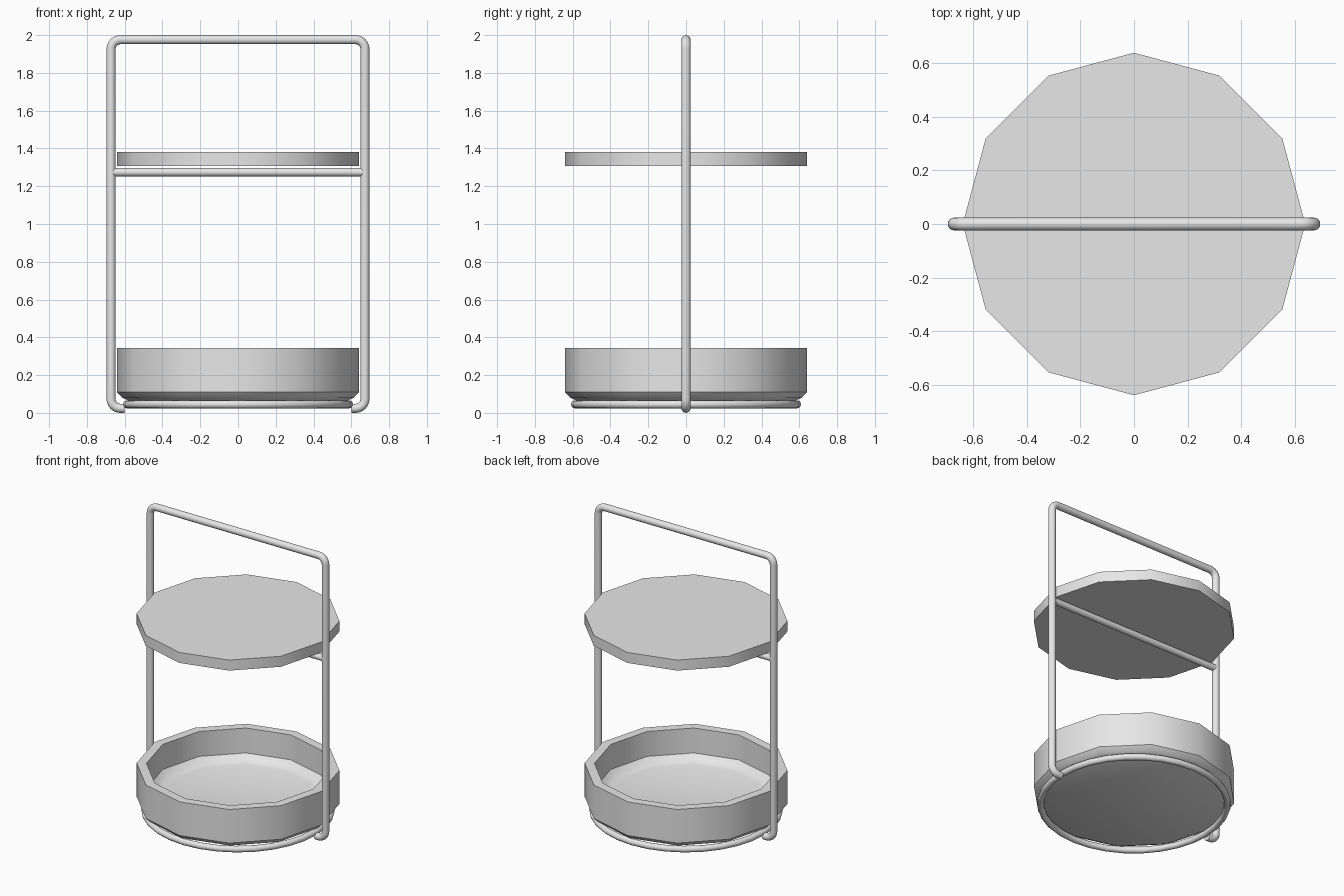
import bpy, bmesh, math

if "Cube" in bpy.data.objects:
    bpy.data.objects.remove(bpy.data.objects["Cube"])

grey = bpy.data.materials.new("light grey")
grey.diffuse_color = (0.8, 0.8, 0.8, 1)
grey.use_nodes = True
grey.node_tree.nodes["Principled BSDF"].inputs["Base Color"].default_value = grey.diffuse_color


def finish(bm, name, angle=40):
    bmesh.ops.recalc_face_normals(bm, faces=bm.faces)
    me = bpy.data.meshes.new(name)
    bm.to_mesh(me)
    bm.free()
    ob = bpy.data.objects.new(name, me)
    bpy.context.collection.objects.link(ob)
    me.materials.append(grey)
    bpy.ops.object.select_all(action='DESELECT')
    ob.select_set(True)
    bpy.context.view_layer.objects.active = ob
    bpy.ops.object.shade_smooth_by_angle(angle=math.radians(angle))
    return ob


def bridge(bm, a, b):
    n = len(a)
    for i in range(n):
        bm.faces.new((a[i], a[(i + 1) % n], b[(i + 1) % n], b[i]))


def lathe(name, profile, sides, closed=False):
    """Spin an (r, z) profile; ends are capped unless the profile is closed."""
    bm = bmesh.new()
    rings = [[bm.verts.new((r * math.cos(2 * math.pi * i / sides),
                            r * math.sin(2 * math.pi * i / sides), z))
              for i in range(sides)] for r, z in profile]
    for a, b in zip(rings, rings[1:]):
        bridge(bm, a, b)
    if closed:
        bridge(bm, rings[-1], rings[0])
    else:
        bm.faces.new(rings[0])
        bm.faces.new(rings[-1])
    return finish(bm, name)


def tube(name, path, radius, sides=16):
    """Sweep a round section along an (x, z) path at y = 0."""
    bm = bmesh.new()
    rings = []
    for i, (x, z) in enumerate(path):
        x0, z0 = path[max(i - 1, 0)]
        x1, z1 = path[min(i + 1, len(path) - 1)]
        d = math.hypot(x1 - x0, z1 - z0)
        nx, nz = -(z1 - z0) / d, (x1 - x0) / d
        ring = []
        for k in range(sides):
            a = 2 * math.pi * k / sides
            c, s = radius * math.cos(a), radius * math.sin(a)
            ring.append(bm.verts.new((x + nx * c, s, z + nz * c)))
        rings.append(ring)
    for a, b in zip(rings, rings[1:]):
        bridge(bm, a, b)
    bm.faces.new(rings[0])
    bm.faces.new(rings[-1])
    return finish(bm, name)


def bend(cx, cz, r, a0, a1, n=8):
    return [(cx + r * math.cos(math.radians(a0 + (a1 - a0) * i / n)),
             cz + r * math.sin(math.radians(a0 + (a1 - a0) * i / n)))
            for i in range(n + 1)]


# handle frame: bent tube with inward-turned feet
R, X, B = 0.024, 0.672, 0.05
half = [(0.6, R)] + bend(X - B, R + B, B, -90, 0) + bend(X - B, 2 - R - B, B, 0, 90)
tube("handle_frame", half + [(-x, z) for x, z in reversed(half)], R)

# cross bar under the upper tray
tube("cross_bar", [(-0.66, 1.274), (0.66, 1.274)], 0.022)

# base ring under the bowl
lathe("base_ring", bend(0.588, 0.045, 0.021, 0, 330, 11), 32, closed=True)

# upper tray: twelve-sided flat disc
lathe("upper_tray", [(0.64, 1.307), (0.64, 1.38)], 12)

# lower bowl: twelve-sided with chamfered foot and hollow inside
lathe("lower_bowl", [(0.575, 0.063), (0.615, 0.082), (0.64, 0.11), (0.64, 0.343),
                     (0.578, 0.343), (0.578, 0.17), (0.55, 0.14), (0.50, 0.125)], 12)
